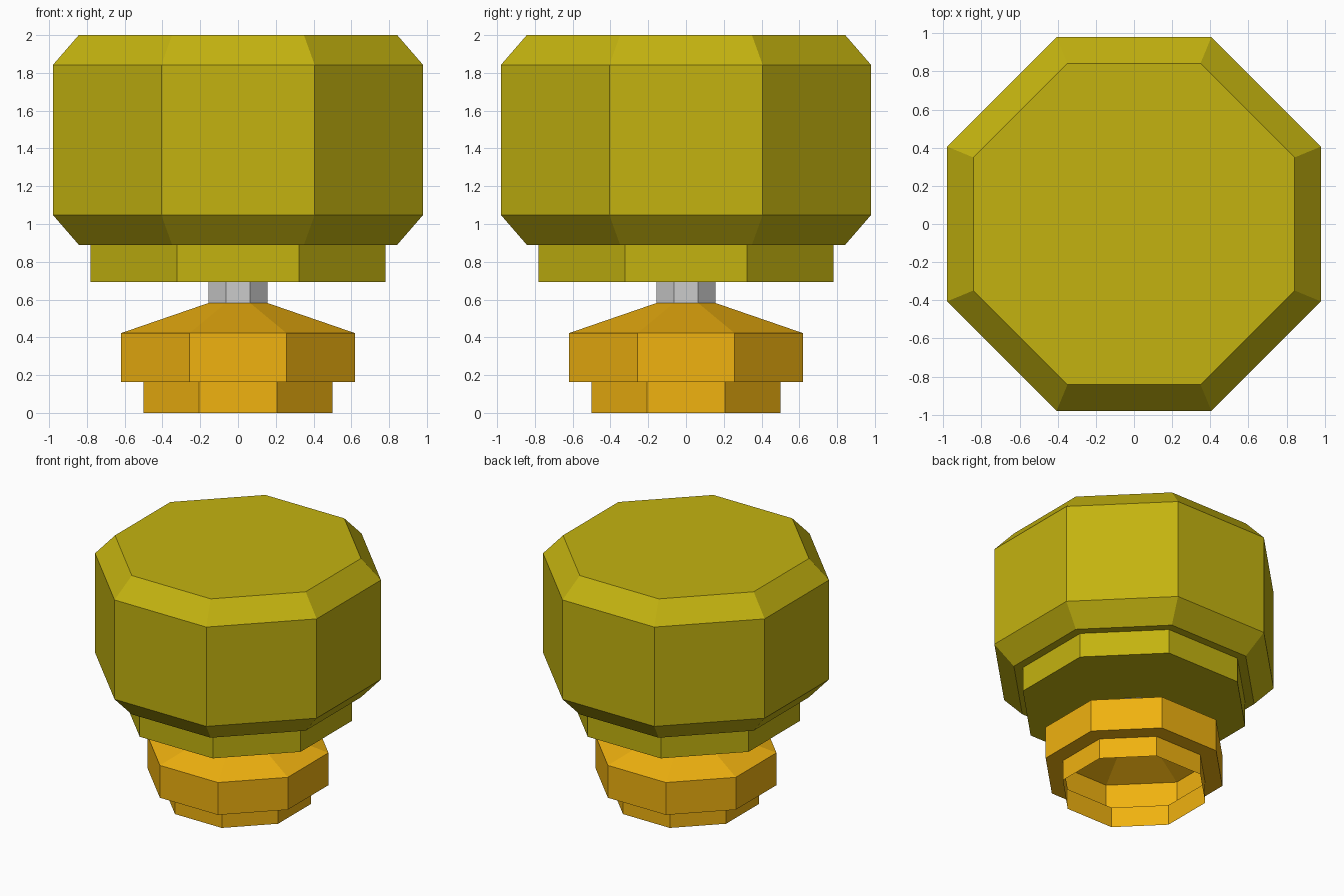
import bpy
import bmesh
import math

if "Cube" in bpy.data.objects:
    bpy.data.objects.remove(bpy.data.objects["Cube"])

SIDES = 8


def colour(name, rgb):
    mat = bpy.data.materials.new(name)
    mat.diffuse_color = (*rgb, 1.0)
    mat.use_nodes = True
    mat.node_tree.nodes["Principled BSDF"].inputs["Base Color"].default_value = mat.diffuse_color
    return mat


def octagon_stack(name, profile, mat=None, cap_bottom=True, cap_top=True):
    """Stack flat-sided octagons from (half width, height) pairs, bottom to top."""
    bm = bmesh.new()
    rings = []
    for half_width, z in profile:
        r = half_width / math.cos(math.pi / SIDES)
        angles = [(i + 0.5) * 2 * math.pi / SIDES for i in range(SIDES)]
        rings.append([bm.verts.new((r * math.cos(a), r * math.sin(a), z)) for a in angles])
    for low, high in zip(rings, rings[1:]):
        for i in range(SIDES):
            j = (i + 1) % SIDES
            bm.faces.new((low[i], low[j], high[j], high[i]))
    if cap_bottom:
        bm.faces.new(rings[0][::-1])
    if cap_top:
        bm.faces.new(rings[-1])
    mesh = bpy.data.meshes.new(name)
    bm.to_mesh(mesh)
    bm.free()
    obj = bpy.data.objects.new(name, mesh)
    bpy.context.collection.objects.link(obj)
    if mat:
        mesh.materials.append(mat)
    return obj


orange = colour("orange", (0.87, 0.445, 0.005))
olive = colour("olive_yellow", (0.55, 0.45, 0.005))

# Hollow base shell, open underneath
octagon_stack("base", [(0.50, 0.0), (0.50, 0.163), (0.62, 0.163), (0.62, 0.422), (0.155, 0.582)],
              orange, cap_bottom=False)

# Short grey stem
octagon_stack("stem", [(0.155, 0.582), (0.155, 0.694)])

# Collar under the head
octagon_stack("collar", [(0.78, 0.694), (0.78, 0.89)], olive, cap_top=False)

# Large head, chamfered at top and bottom
octagon_stack("head", [(0.843, 0.89), (0.98, 1.048), (0.98, 1.842), (0.843, 2.0)], olive)
